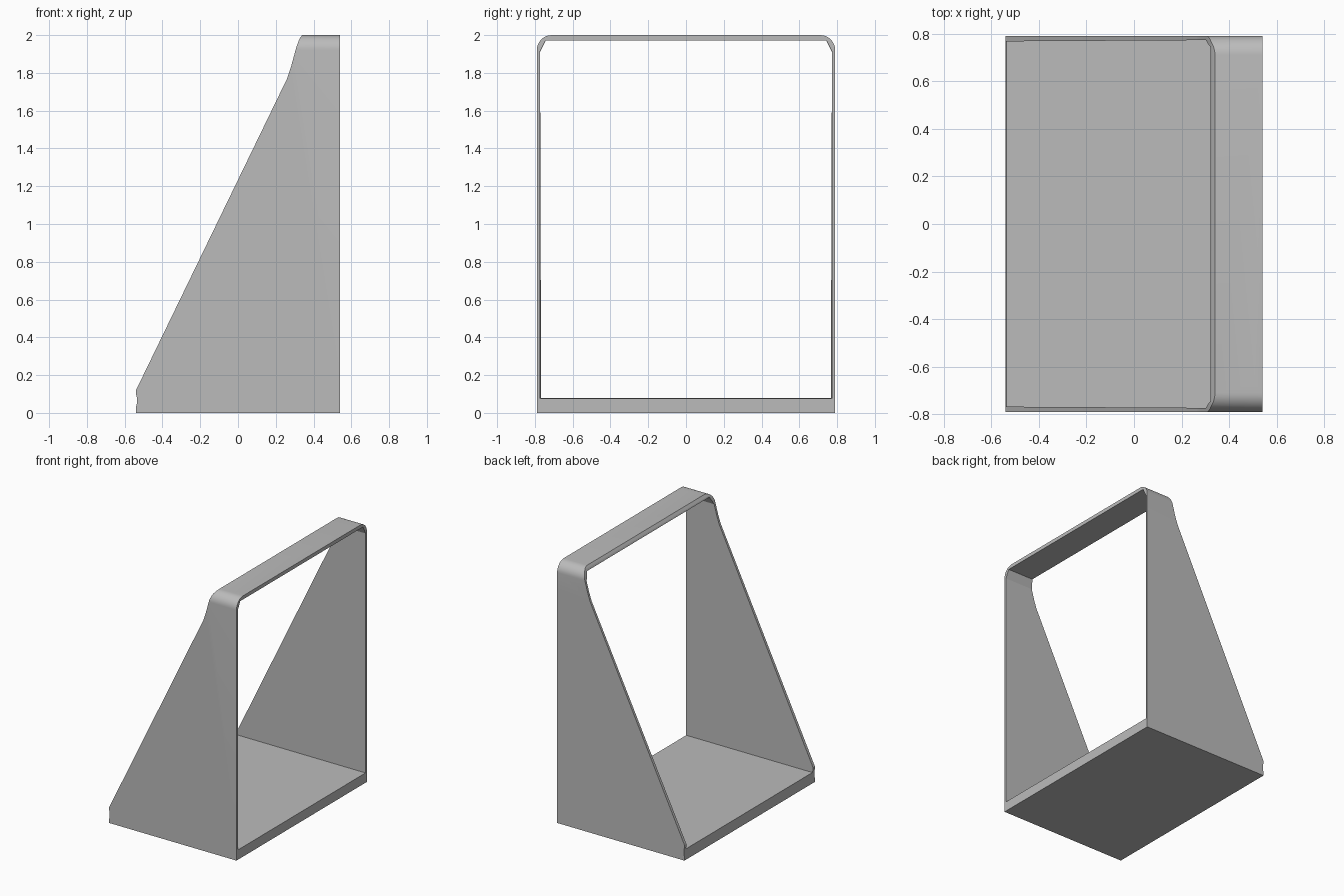
import bpy
import bmesh
from math import sin, cos, radians

cube = bpy.data.objects.get("Cube")
if cube:
    bpy.data.objects.remove(cube)

HALF_X, HALF_Y, TOP, RADIUS = 0.54, 0.79, 2.0, 0.08

grey = bpy.data.materials.new("plain grey")
grey.use_nodes = True
grey.diffuse_color = (0.5, 0.5, 0.5, 1)
grey.node_tree.nodes["Principled BSDF"].inputs["Base Color"].default_value = (0.5, 0.5, 0.5, 1)


def loft(name, loop_a, loop_b):
    """Closed solid between two matching loops of 3D points."""
    bm = bmesh.new()
    a = [bm.verts.new(p) for p in loop_a]
    b = [bm.verts.new(p) for p in loop_b]
    bm.faces.new(a)
    bm.faces.new(b)
    for i in range(len(a)):
        j = (i + 1) % len(a)
        bm.faces.new((a[i], a[j], b[j], b[i]))
    bmesh.ops.recalc_face_normals(bm, faces=bm.faces)
    mesh = bpy.data.meshes.new(name)
    bm.to_mesh(mesh)
    bm.free()
    mesh.materials.append(grey)
    obj = bpy.data.objects.new(name, mesh)
    bpy.context.collection.objects.link(obj)
    return obj


def mirrored(right_half, x):
    """Full loop in the YZ plane from its +y half, listed bottom to top."""
    pts = right_half + [(-y, z) for y, z in reversed(right_half)]
    return [(x, y, z) for y, z in pts]


def combine(target, cutter, operation):
    mod = target.modifiers.new(operation.lower(), "BOOLEAN")
    mod.operation, mod.solver, mod.object = operation, "EXACT", cutter
    bpy.context.view_layer.objects.active = target
    bpy.ops.object.modifier_apply(modifier=mod.name)
    bpy.data.objects.remove(cutter)


# Outer shell with rounded top corners
arc = [(HALF_Y - RADIUS + RADIUS * cos(radians(t)), TOP - RADIUS + RADIUS * sin(radians(t)))
       for t in range(0, 91, 10)]
outer = [(HALF_Y, 0)] + arc
frame = loft("open_frame", mirrored(outer, -HALF_X - 0.1), mirrored(outer, HALF_X))


# Slightly tapered opening with clipped top corners
def opening(half_width, top, floor):
    return [(half_width, floor), (half_width, top - 0.06), (half_width - 0.03, top)]


combine(frame, loft("opening_cutter",
                    mirrored(opening(0.766, 1.965, 0.08), -HALF_X - 0.2),
                    mirrored(opening(0.774, 1.972, 0.075), HALF_X + 0.02)), "DIFFERENCE")

# Sloping side outline with a shallow toe notch
outline = [(-0.54, 0), (HALF_X, 0), (HALF_X, TOP), (0.34, TOP), (0.325, 1.98),
           (0.31, 1.94), (0.28, 1.83), (0.26, 1.77), (-0.54, 0.12), (-0.54, 0.1),
           (-0.535, 0.08), (-0.535, 0.05), (-0.54, 0.03)]
combine(frame, loft("outline_cutter", [(x, -1, z) for x, z in outline],
                    [(x, 1, z) for x, z in outline]), "INTERSECT")

bpy.ops.object.select_all(action="DESELECT")
frame.select_set(True)
bpy.context.view_layer.objects.active = frame
bpy.ops.object.shade_smooth_by_angle(angle=radians(25))
